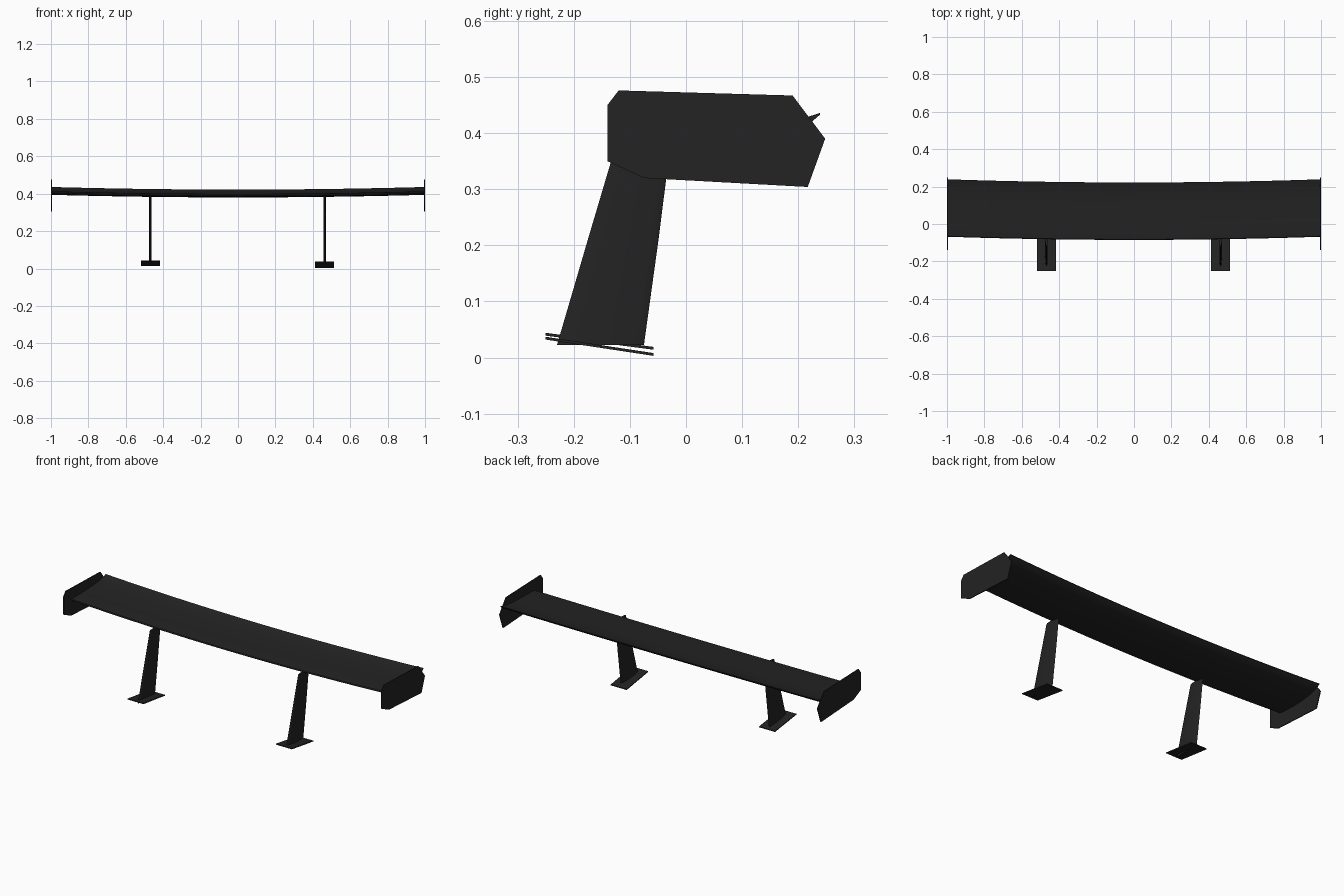
import bpy, bmesh, math
from mathutils import Vector

if "Cube" in bpy.data.objects:
    bpy.data.objects.remove(bpy.data.objects["Cube"])

black = bpy.data.materials.new("carbon black")
black.diffuse_color = (0.017, 0.017, 0.017, 1)
black.use_nodes = True
black.node_tree.nodes["Principled BSDF"].inputs["Base Color"].default_value = black.diffuse_color


def loft(name, rings, smooth=True):
    """Skin a list of closed rings and cap both ends."""
    bm = bmesh.new()
    loops = [[bm.verts.new(p) for p in r] for r in rings]
    n = len(loops[0])
    for a, b in zip(loops, loops[1:]):
        for i in range(n):
            j = (i + 1) % n
            bm.faces.new((a[i], a[j], b[j], b[i]))
    bm.faces.new(loops[0])
    bm.faces.new(loops[-1])
    bmesh.ops.recalc_face_normals(bm, faces=bm.faces[:])
    me = bpy.data.meshes.new(name)
    bm.to_mesh(me)
    bm.free()
    ob = bpy.data.objects.new(name, me)
    bpy.context.collection.objects.link(ob)
    me.materials.append(black)
    if smooth:
        bpy.ops.object.select_all(action='DESELECT')
        ob.select_set(True)
        bpy.context.view_layer.objects.active = ob
        bpy.ops.object.shade_smooth_by_angle(angle=math.radians(40))
    return ob


# Wing blade: inverted aerofoil section, bowed back and up towards the tips
section = [(-0.085, 0.392), (-0.082, 0.397), (-0.07, 0.399), (0.0, 0.400),
           (0.10, 0.403), (0.16, 0.408), (0.20, 0.415), (0.222, 0.422),
           (0.222, 0.419), (0.207, 0.406), (0.18, 0.396), (0.14, 0.387),
           (0.08, 0.381), (0.02, 0.380), (-0.04, 0.382), (-0.07, 0.385),
           (-0.082, 0.388)]
rings = []
for k in range(25):
    x = -0.997 + 1.994 * k / 24
    rings.append([(x, y + 0.017 * x * x, z + 0.014 * x * x) for y, z in section])
loft("wing_blade", rings)

# End plates
plate = [(-0.14, 0.35), (-0.14, 0.45), (-0.12, 0.476), (0.19, 0.467),
         (0.248, 0.39), (0.217, 0.304), (-0.075, 0.32)]
for s, side in ((-1, "left"), (1, "right")):
    loft(side + "_end_plate",
         [[(s * x, y, z) for y, z in plate] for x in (0.995, 1.0)], False)


def foil(x, y0, y1, z, half):
    """Thin symmetric aerofoil ring lying flat at height z."""
    pts = []
    for i in range(20):
        a = 2 * math.pi * i / 20
        t = (1 - math.cos(a)) / 2
        pts.append((x + half * math.sin(a) * (1.15 - 0.4 * t), y0 + (y1 - y0) * t, z))
    return pts


# Swept uprights and their tilted mounting feet (right foot sits a little lower)
for x, side, zf, zb in ((-0.468, "left", 0.044, 0.019), (0.463, "right", 0.037, 0.008)):
    loft(side + "_upright", [foil(x, -0.23, -0.075, 0.022, 0.007),
                             foil(x, -0.175, -0.049, 0.21, 0.007),
                             foil(x, -0.121, -0.026, 0.392, 0.007)])
    foot = [(-0.25, zf), (-0.058, zb), (-0.058, zb - 0.005), (-0.25, zf - 0.005)]
    loft(side + "_foot", [[(x + d, y, z) for y, z in foot] for d in (-0.05, 0.05)], False)
